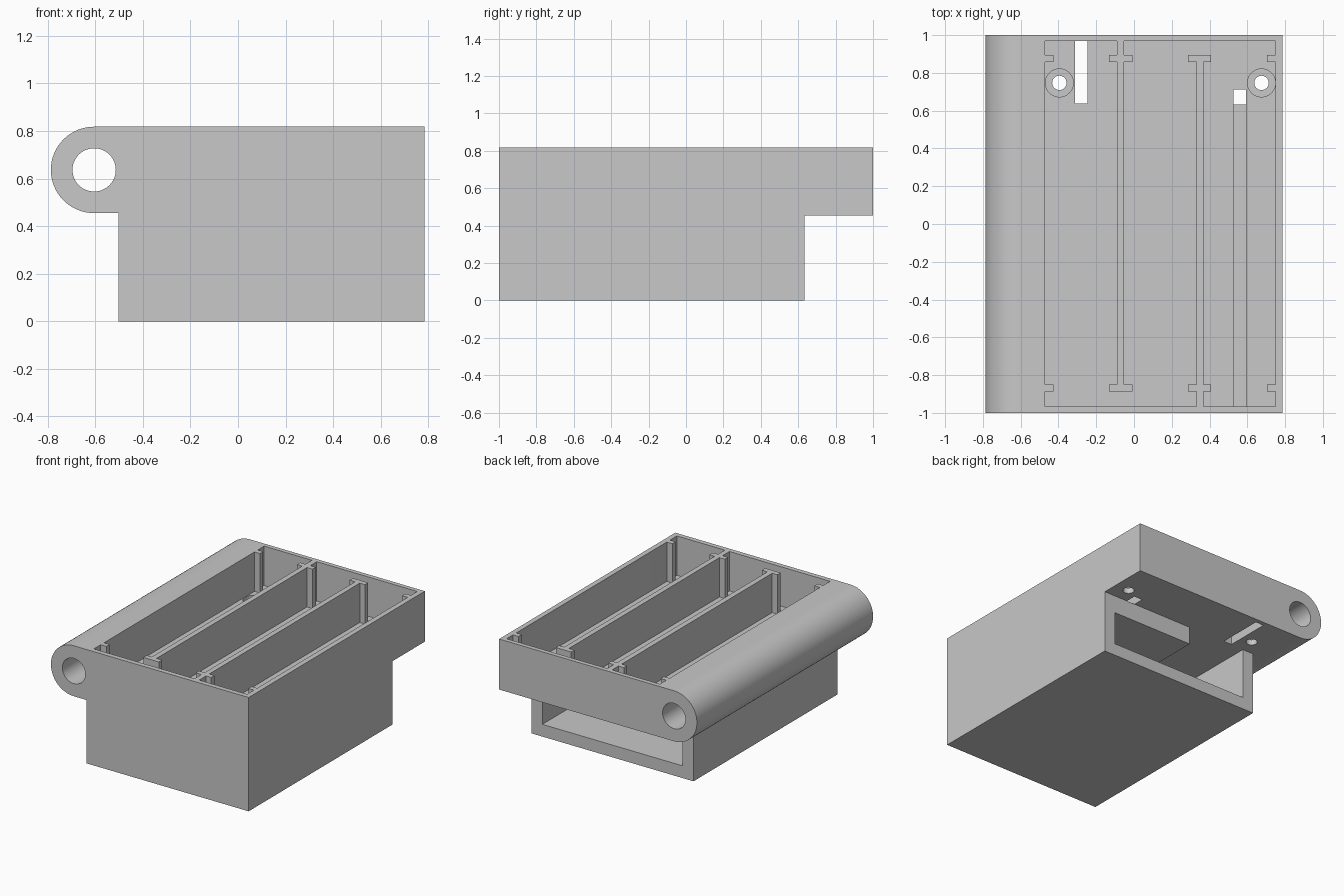
import bpy, bmesh, math
from mathutils import Matrix

cube = bpy.data.objects.get("Cube")
if cube:
    bpy.data.objects.remove(cube, do_unlink=True)

grey = bpy.data.materials.new("plain_grey")
grey.use_nodes = True
grey.diffuse_color = (0.58, 0.58, 0.58, 1)
grey.node_tree.nodes["Principled BSDF"].inputs["Base Color"].default_value = (0.58, 0.58, 0.58, 1)

TOP, UNDER, FLOOR = 0.818, 0.455, 0.535
BACK_STEP = 0.633


def finish(name, bm):
    bmesh.ops.recalc_face_normals(bm, faces=bm.faces)
    mesh = bpy.data.meshes.new(name)
    bm.to_mesh(mesh)
    bm.free()
    obj = bpy.data.objects.new(name, mesh)
    bpy.context.collection.objects.link(obj)
    mesh.materials.append(grey)
    return obj


def box(name, x, y, z):
    bm = bmesh.new()
    bmesh.ops.create_cube(bm, size=1)
    for v in bm.verts:
        for i, (lo, hi) in enumerate((x, y, z)):
            v.co[i] = lo if v.co[i] < 0 else hi
    return finish(name, bm)


def rod(name, r, centre, length, axis="Z"):
    bm = bmesh.new()
    bmesh.ops.create_cone(bm, cap_ends=True, segments=48, radius1=r, radius2=r, depth=length)
    turn = Matrix.Rotation(math.pi / 2, 4, "X") if axis == "Y" else Matrix()
    bmesh.ops.transform(bm, matrix=Matrix.Translation(centre) @ turn, verts=bm.verts)
    return finish(name, bm)


def carve(obj, cutter):
    cutter.hide_render = True
    mod = obj.modifiers.new("cut", "BOOLEAN")
    mod.operation, mod.solver, mod.object = "DIFFERENCE", "EXACT", cutter
    bpy.context.view_layer.objects.active = obj
    bpy.ops.object.modifier_apply(modifier=mod.name)
    bpy.data.objects.remove(cutter, do_unlink=True)


# Housing: front profile with a rounded hinge barrel, extruded front to back
r = (TOP - UNDER) / 2
hx, hz = -0.787 + r, UNDER + r
profile = [(-0.503, UNDER), (-0.503, 0), (0.785, 0), (0.785, TOP)]
for i in range(33):
    a = math.pi / 2 + math.pi * i / 32
    profile.append((hx + r * math.cos(a), hz + r * math.sin(a)))
bm = bmesh.new()
face = bm.faces.new([bm.verts.new((x, -1, z)) for x, z in profile])
ext = bmesh.ops.extrude_face_region(bm, geom=[face])
bmesh.ops.translate(bm, vec=(0, 2, 0), verts=[g for g in ext["geom"] if isinstance(g, bmesh.types.BMVert)])
housing = finish("housing", bm)

# Step under the back, tray, lower compartment with a raised half, hinge bore
carve(housing, box("back_step", (-0.9, 0.9), (BACK_STEP, 1.2), (-0.2, UNDER)))
carve(housing, box("tray", (-0.47, 0.748), (-0.965, 0.968), (FLOOR, 1)))
carve(housing, box("lower_bay", (-0.415, 0.698), (-0.91, 0.8), (0.088, 0.327)))
carve(housing, box("tall_bay", (-0.415, 0.047), (-0.91, 0.8), (0.2, UNDER)))
carve(housing, rod("hinge_bore", 0.091, (-0.605, 0, hz), 2.4, "Y"))

# Wire channels: a groove in the tray floor that breaks through at the back
carve(housing, box("short_slot", (-0.312, -0.247), (0.637, 0.968), (0.4, 0.6)))
carve(housing, box("long_groove", (0.526, 0.593), (-0.965, 0.711), (UNDER, 0.6)))
carve(housing, box("groove_exit", (0.526, 0.593), (0.637, 0.711), (0.4, 0.6)))

# Counterbored screw holes
for x in (-0.395, 0.675):
    carve(housing, rod("screw_hole", 0.038, (x, 0.747, 0.5), 0.4))
    carve(housing, rod("screw_head_recess", 0.074, (x, 0.747, 0.595), 0.2))

bpy.ops.object.select_all(action="DESELECT")
housing.select_set(True)
bpy.context.view_layer.objects.active = housing
bpy.ops.object.shade_smooth_by_angle(angle=math.radians(30))

# Dividers between the cells, each stopping short of one end wall
tall = (FLOOR, TOP)
box("right_divider", (-0.09, -0.052), (-0.887, 0.968), tall)
box("left_divider", (0.33, 0.367), (-0.965, 0.895), tall)

# Contact retaining ribs on the dividers and side walls
ribs = {
    "right_wall_rib": [(-0.47, -0.426)],
    "right_divider_rib": [(-0.132, -0.09), (-0.052, -0.008)],
    "left_divider_rib": [(0.286, 0.33), (0.367, 0.408)],
    "left_wall_rib": [(0.704, 0.748)],
}
for end, y in (("front", (-0.887, -0.85)), ("back", (0.858, 0.895))):
    for name, spans in ribs.items():
        for span in spans:
            box(end + "_" + name, span, y, tall)
